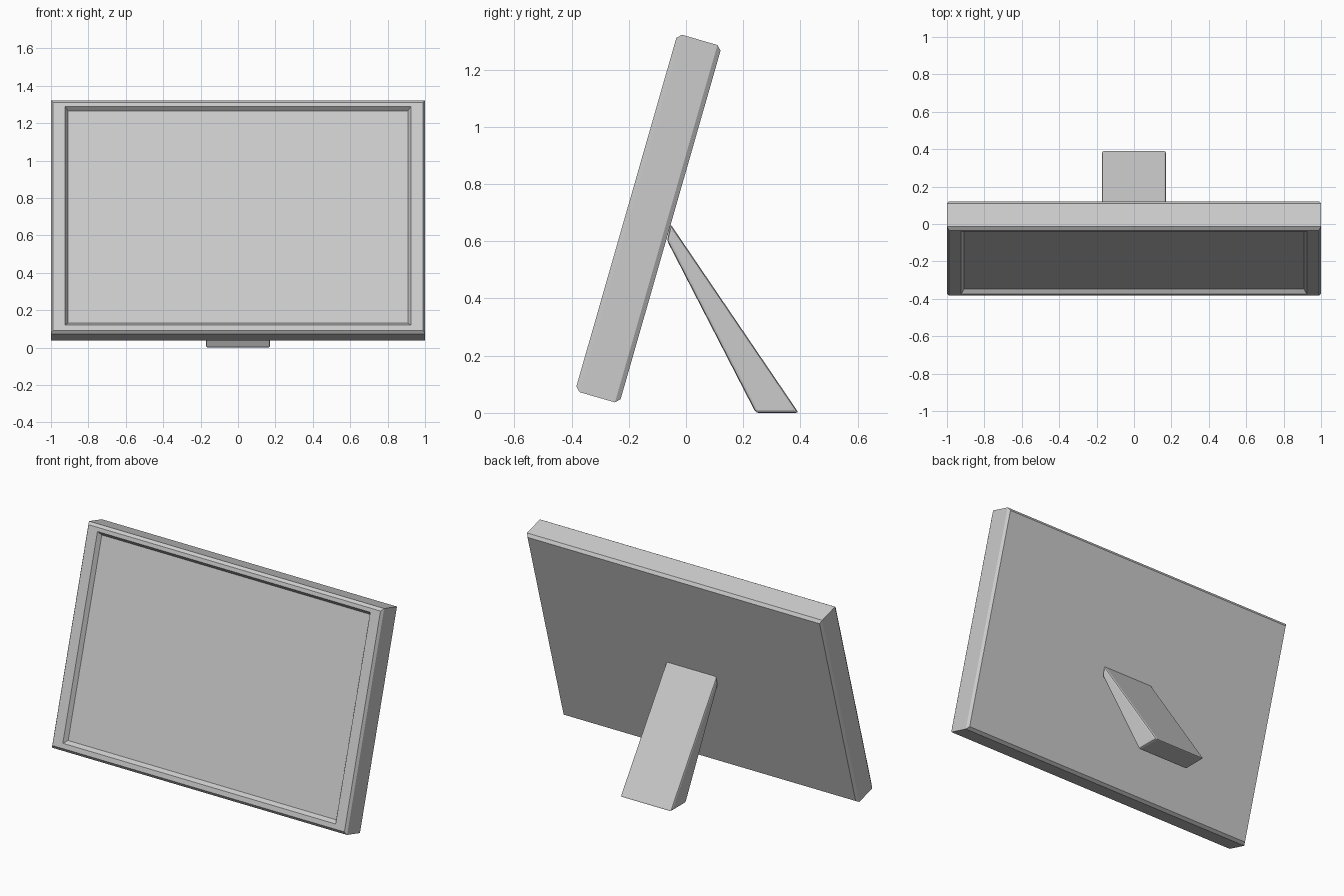
import bpy, bmesh, math

if "Cube" in bpy.data.objects:
    bpy.data.objects.remove(bpy.data.objects["Cube"])

TILT = math.radians(16)


def make_object(name, bm):
    bmesh.ops.recalc_face_normals(bm, faces=bm.faces)
    mesh = bpy.data.meshes.new(name)
    bm.to_mesh(mesh)
    bm.free()
    obj = bpy.data.objects.new(name, mesh)
    bpy.context.collection.objects.link(obj)
    return obj


def ring(bm, half_x, low, high, depth):
    return [bm.verts.new((x, depth, z)) for x, z in
            ((-half_x, low), (half_x, low), (half_x, high), (-half_x, high))]


# Frame: nested rectangles from the back panel round to the recessed front panel
LOW, HIGH, FRONT, BACK, C = -0.033, 1.267, -0.394, -0.233, 0.016
bm = bmesh.new()
rings = [ring(bm, *r) for r in (
    (0.989, LOW + C, HIGH - C, BACK),
    (1.0, LOW, HIGH, BACK - C),
    (1.0, LOW, HIGH, FRONT + C),
    (0.989, LOW + C, HIGH - C, FRONT),
    (0.924, 0.012, 1.228, FRONT),
    (0.908, 0.030, 1.210, FRONT + 0.025),
)]
bm.faces.new(rings[0])
bm.faces.new(rings[-1])
for a, b in zip(rings, rings[1:]):
    for i in range(4):
        j = (i + 1) % 4
        bm.faces.new((a[i], a[j], b[j], b[i]))
frame = make_object("picture_frame", bm)
frame.rotation_euler.x = -TILT

# Support leg: tapered side profile extruded across x, with softened edges
profile = [(-0.066, 0.602), (-0.054, 0.660), (0.394, 0.0), (0.244, 0.0)]
HALF = 0.172
bm = bmesh.new()
face = bm.faces.new([bm.verts.new((-HALF, y, z)) for y, z in profile])
new = bmesh.ops.extrude_face_region(bm, geom=[face])["geom"]
bmesh.ops.translate(bm, vec=(2 * HALF, 0, 0),
                    verts=[v for v in new if isinstance(v, bmesh.types.BMVert)])
leg = make_object("support_leg", bm)
bevel = leg.modifiers.new("soft_edges", 'BEVEL')
bevel.width = 0.01
bevel.segments = 2
bevel.limit_method = 'ANGLE'
